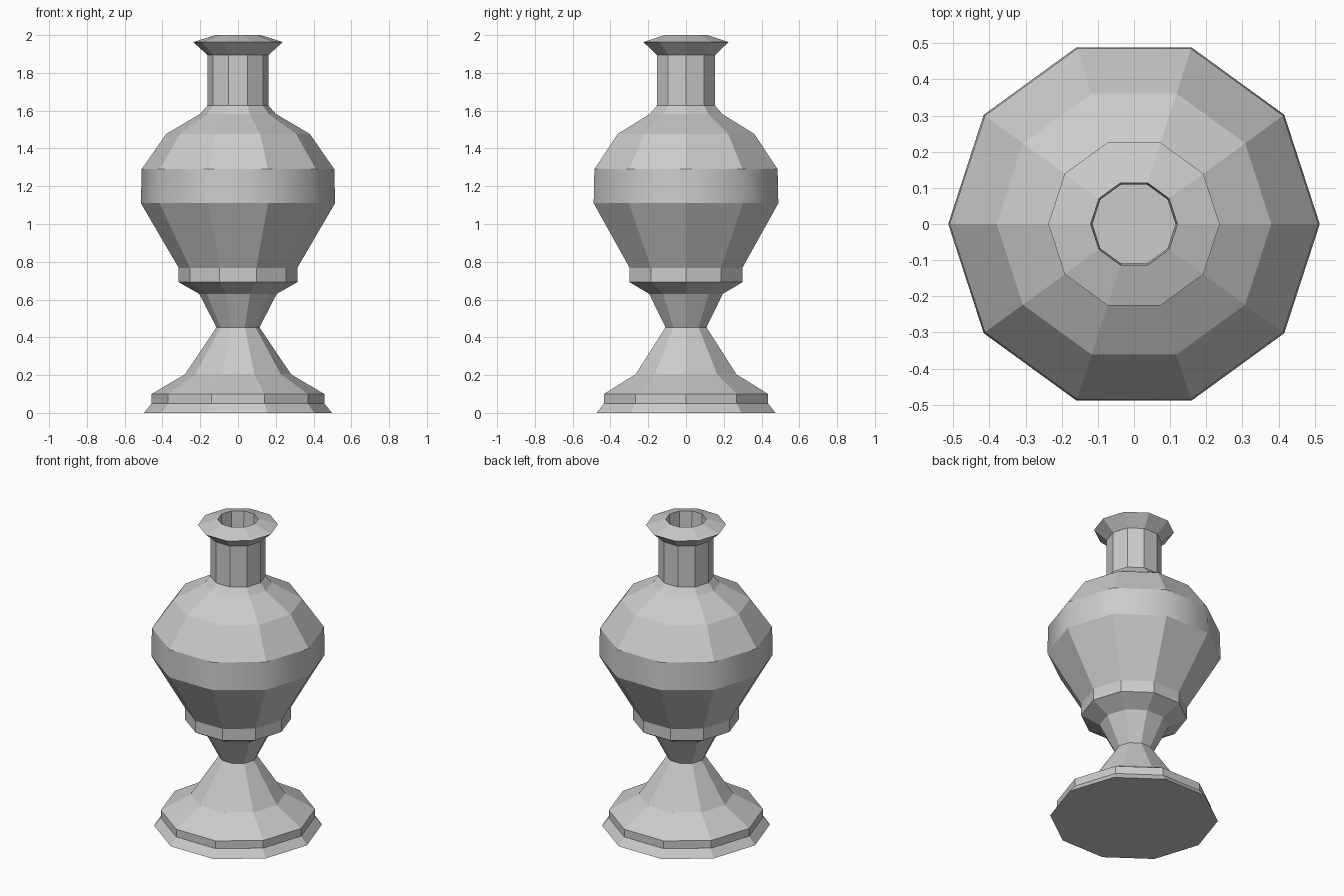
import bpy, bmesh
from math import cos, sin, tau

if "Cube" in bpy.data.objects:
    bpy.data.objects.remove(bpy.data.objects["Cube"])

SIDES = 10


def lathe(name, profile, smooth_bands=()):
    """Spin a (radius, z) profile into a closed ten-sided solid."""
    bm = bmesh.new()
    rings = [[bm.verts.new((r * cos(tau * i / SIDES), r * sin(tau * i / SIDES), z))
              for i in range(SIDES)] for r, z in profile]
    for k, (a, b) in enumerate(zip(rings, rings[1:])):
        for i in range(SIDES):
            j = (i + 1) % SIDES
            f = bm.faces.new((a[i], a[j], b[j], b[i]))
            f.smooth = k in smooth_bands
    bm.faces.new(rings[0][::-1])
    bm.faces.new(rings[-1])
    # Keep the borders of smooth bands crisp
    for e in bm.edges:
        if len({f.smooth for f in e.link_faces}) > 1:
            e.smooth = False
    bmesh.ops.recalc_face_normals(bm, faces=bm.faces)
    mesh = bpy.data.meshes.new(name)
    bm.to_mesh(mesh)
    bm.free()
    obj = bpy.data.objects.new(name, mesh)
    bpy.context.collection.objects.link(obj)
    return obj


# Whole turned vase: foot, waist, collar, belly, neck, lip and inner well
lathe("vase", [
    (0.498, 0.0), (0.457, 0.05), (0.457, 0.10), (0.28, 0.205),   # foot
    (0.114, 0.453),                                              # waist
    (0.205, 0.63), (0.314, 0.692), (0.314, 0.768),               # collar
    (0.514, 1.11), (0.51, 1.29), (0.38, 1.477),                  # belly
    (0.20, 1.583), (0.162, 1.627),                               # shoulder
    (0.162, 1.895), (0.237, 1.963), (0.12, 2.0),                 # neck and lip
    (0.115, 1.895), (0.115, 1.63),                               # inner well
], smooth_bands={8})
